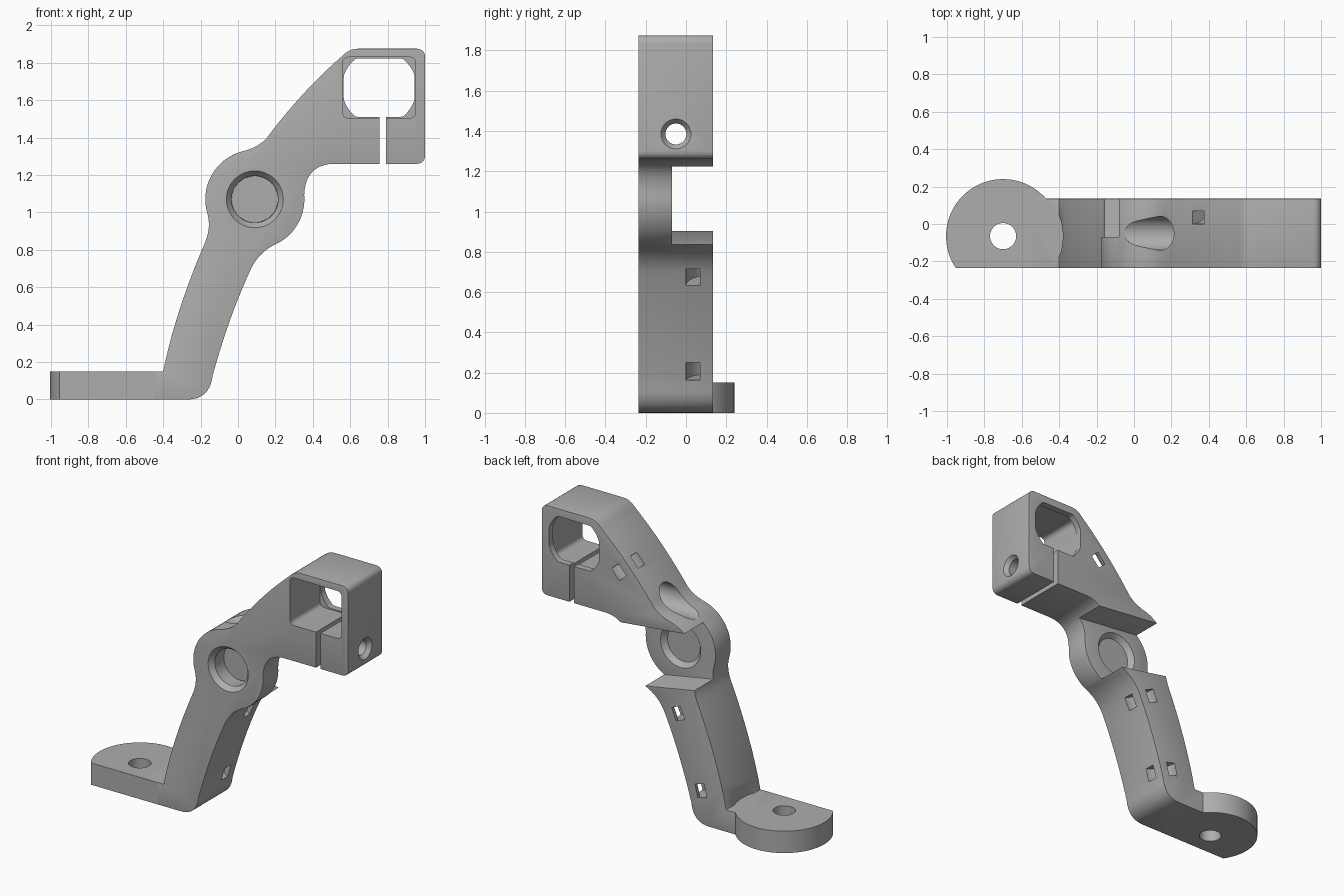
import bpy, bmesh
from math import sin, cos, pi, radians
from mathutils import Vector, Matrix

cube = bpy.data.objects.get("Cube")
if cube:
    bpy.data.objects.remove(cube)

FRONT, BACK, STEP = -0.235, 0.135, -0.07
HUB = (0.09, 1.07)


def arc(c, r, a0, a1, n):
    return [(c[0] + r * cos(radians(a0 + (a1 - a0) * i / n)),
             c[1] + r * sin(radians(a0 + (a1 - a0) * i / n))) for i in range(n + 1)]


def bend(p0, p1, p2, n=10):
    a, b, c = Vector(p0), Vector(p1), Vector(p2)
    return [tuple(a * (1 - t) ** 2 + b * 2 * t * (1 - t) + c * t * t)
            for t in [i / n for i in range(n + 1)]]


def rounded_box(c, hx, hy, r):
    pts = []
    for k, (sx, sy) in enumerate([(1, 1), (-1, 1), (-1, -1), (1, -1)]):
        pts += arc((c[0] + sx * (hx - r), c[1] + sy * (hy - r)), r, k * 90, k * 90 + 90, 5)
    return pts


def make_object(name, bm):
    bmesh.ops.remove_doubles(bm, verts=bm.verts, dist=1e-4)
    bmesh.ops.recalc_face_normals(bm, faces=bm.faces)
    mesh = bpy.data.meshes.new(name)
    bm.to_mesh(mesh)
    bm.free()
    ob = bpy.data.objects.new(name, mesh)
    bpy.context.scene.collection.objects.link(ob)
    return ob


def prism(name, pts, lo, hi, axis="y"):
    """Extrude an outline along y (outline in x, z) or z (outline in x, y)."""
    bm = bmesh.new()
    place = (lambda p: (p[0], lo, p[1])) if axis == "y" else (lambda p: (p[0], p[1], lo))
    face = bm.faces.new([bm.verts.new(place(p)) for p in pts])
    out = bmesh.ops.extrude_face_region(bm, geom=[face])
    move = Vector((0, hi - lo, 0)) if axis == "y" else Vector((0, 0, hi - lo))
    bmesh.ops.translate(bm, vec=move, verts=[v for v in out["geom"] if isinstance(v, bmesh.types.BMVert)])
    return make_object(name, bm)


def cone(start, end, r1, r2=None, n=48):
    """Round cutter between two points."""
    a, b = Vector(start), Vector(end)
    turn = (b - a).to_track_quat("Z", "Y").to_matrix().to_4x4()
    bm = bmesh.new()
    bmesh.ops.create_cone(bm, cap_ends=True, segments=n, radius1=r1, radius2=r1 if r2 is None else r2,
                          depth=(b - a).length, matrix=Matrix.Translation((a + b) / 2) @ turn)
    return make_object("round_cutter", bm)


def tie_ring(x, z, dx, dz):
    """Square-section ring around a back edge, leaving a curved tie tunnel."""
    bm = bmesh.new()
    w = 0.045
    vs = [bm.verts.new(p) for p in [(0.065, 0, -w), (0.135, 0, -w), (0.135, 0, w), (0.065, 0, w)]]
    edges = [bm.edges.new((vs[i], vs[(i + 1) % 4])) for i in range(4)]
    bmesh.ops.spin(bm, geom=vs + edges, cent=(0, 0, 0), axis=(0, 0, 1), angle=2 * pi, steps=40)
    turn = Vector((dx, 0, dz)).to_track_quat("Z", "Y").to_matrix().to_4x4()
    bm.transform(Matrix.Translation((x, BACK, z)) @ turn)
    return make_object("tie_cutter", bm)


def bake(ob):
    dg = bpy.context.evaluated_depsgraph_get()
    mesh = bpy.data.meshes.new_from_object(ob.evaluated_get(dg))
    ob.modifiers.clear()
    ob.data = mesh


def combine(ob, other, op="DIFFERENCE"):
    m = ob.modifiers.new("bool", "BOOLEAN")
    m.operation, m.object, m.solver = op, other, "EXACT"
    bake(ob)
    bpy.data.objects.remove(other)


def soften(ob, width):
    m = ob.modifiers.new("soft", "BEVEL")
    m.width, m.segments, m.limit_method, m.angle_limit = width, 3, "ANGLE", radians(50)
    bake(ob)


# Side outline: foot, leaning arm, hub, clamp head
outline = [(-0.6, 0.15), (-0.6, 0)]
outline += bend((-0.27, 0), (-0.15, 0), (-0.135, 0.13))
outline += bend((-0.135, 0.13), (-0.05, 0.44), (0.07, 0.70))[1:]
outline += bend((0.07, 0.70), (0.115, 0.79), (0.202, 0.83))[1:]
outline += arc(HUB, 0.265, -65, 5, 14)[1:]
outline += bend((0.354, 1.093), (0.36, 1.26), (0.52, 1.26))[1:]
outline += arc((0.96, 1.30), 0.04, -90, 0, 5)
outline += arc((0.96, 1.835), 0.04, 0, 90, 5)
outline += bend((0.64, 1.875), (0.59, 1.875), (0.55, 1.83), 6)
outline += bend((0.55, 1.83), (0.35, 1.655), (0.17, 1.42))[1:]
outline += bend((0.17, 1.42), (0.125, 1.35), (0.021, 1.326))[1:]
outline += arc(HUB, 0.265, 105, 195, 18)[1:]
outline += bend((-0.166, 1.001), (-0.14, 0.92), (-0.18, 0.83))[1:]
outline += bend((-0.18, 0.83), (-0.335, 0.47), (-0.4, 0.15))[1:]
bracket = prism("hinged_clamp_bracket", outline, FRONT, BACK)

# Tilted gap behind the hub
gap = [(-0.3, 0.93), (0.5, 0.785), (0.5, 1.214), (-0.3, 1.295)]
combine(bracket, prism("gap_cutter", gap, STEP, 0.4))
soften(bracket, 0.016)

# Round foot pad, with clearance cut into the arm
PAD = (-0.7, -0.065)
combine(bracket, cone((*PAD, 0.15), (*PAD, 0.8), 0.32, n=64))
pad = prism("foot_pad", arc(PAD, 0.305, -33.9, 213.9, 56), 0, 0.15, "z")
combine(bracket, pad, "UNION")
combine(bracket, cone((*PAD, -0.1), (*PAD, 0.3), 0.07))

# Hub bore with countersinks on both faces
hx, hz = HUB
combine(bracket, cone((hx, -0.4, hz), (hx, 0.1, hz), 0.125))
combine(bracket, cone((hx, FRONT - 0.001, hz), (hx, FRONT + 0.035, hz), 0.153, 0.124))
combine(bracket, cone((hx, STEP + 0.001, hz), (hx, STEP - 0.035, hz), 0.153, 0.124))

# Clamp socket, its round-cornered rear opening and the split
SOCKET = (0.755, 1.667)
combine(bracket, prism("socket_cutter", rounded_box(SOCKET, 0.195, 0.163, 0.03), -0.4, 0.09))
rear = [(SOCKET[0] + max(-0.19, min(0.19, x)), SOCKET[1] + max(-0.156, min(0.156, z)))
        for x, z in arc((0, 0), 0.2, 0, 360, 72)[:-1]]
combine(bracket, prism("rear_cutter", rear, 0.05, 0.3))
combine(bracket, prism("split_cutter", [(0.757, 1.2), (0.79, 1.2), (0.79, 1.55), (0.757, 1.55)], -0.4, 0.3))

# Clamp screw bore, head pocket and countersink
by, bz = -0.05, 1.385
combine(bracket, cone((-0.4, by, bz), (0.32, by, bz), 0.09))
combine(bracket, cone((0.25, by, bz), (1.2, by, bz), 0.052))
combine(bracket, cone((1.001, by, bz), (0.97, by, bz), 0.075, 0.05))

# Cable tie tunnels
for x, z, dx, dz in [(-0.11, 0.205, 0.25, 1), (0.058, 0.675, 0.42, 1), (0.34, 1.63, 1, 1.13)]:
    combine(bracket, tie_ring(x, z, dx, dz))

# Finish
grey = bpy.data.materials.new("light_grey_plastic")
grey.use_nodes = True
colour = (0.42, 0.42, 0.42, 1)
grey.diffuse_color = colour
grey.node_tree.nodes["Principled BSDF"].inputs["Base Color"].default_value = colour
bracket.data.materials.clear()
bracket.data.materials.append(grey)
for f in bracket.data.polygons:
    f.material_index = 0
bpy.ops.object.select_all(action="DESELECT")
bracket.select_set(True)
bpy.context.view_layer.objects.active = bracket
bpy.ops.object.shade_smooth_by_angle(angle=radians(32))
